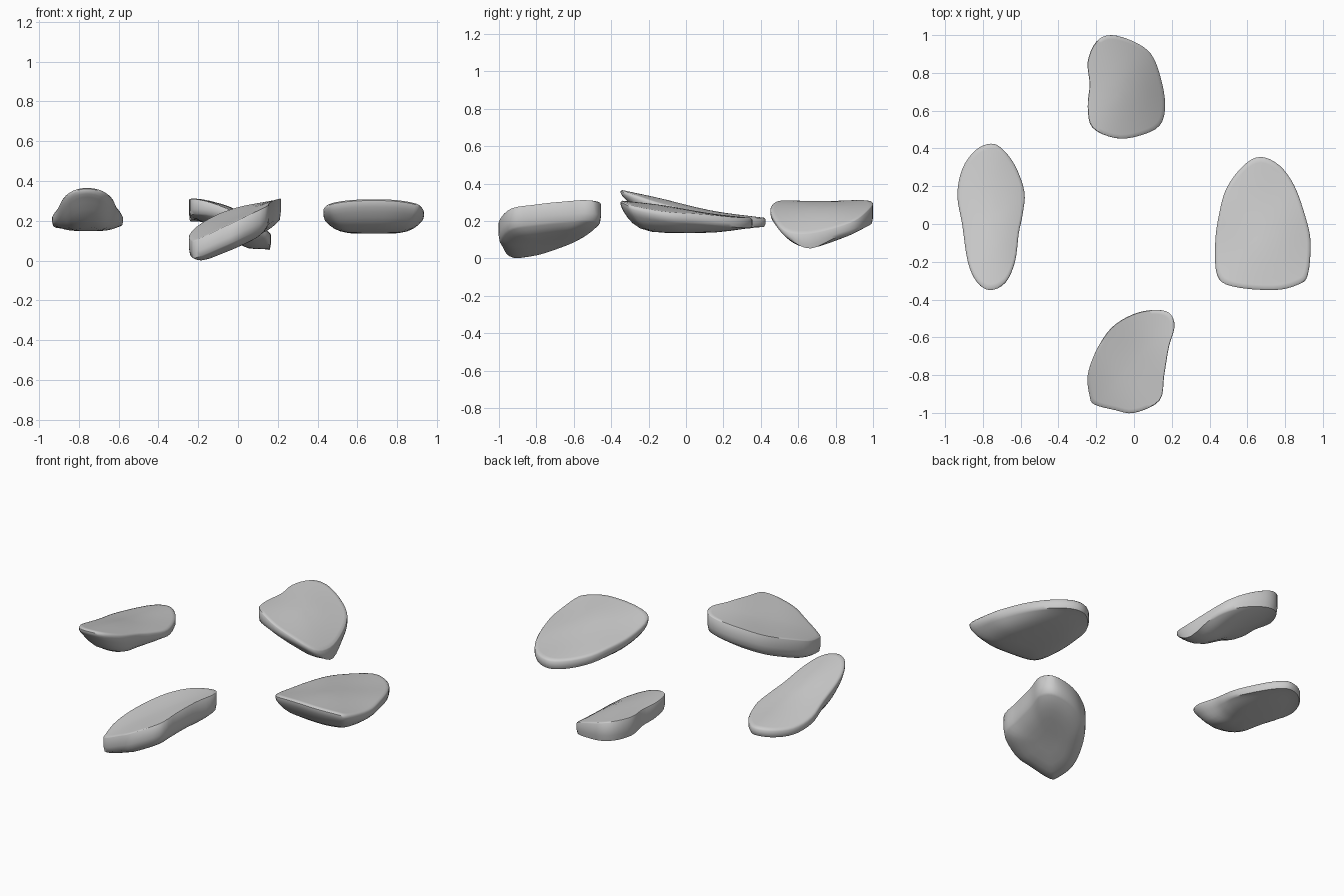
import bpy, bmesh, math
from mathutils import Vector

cube = bpy.data.objects.get("Cube")
if cube:
    bpy.data.objects.remove(cube, do_unlink=True)

stone = bpy.data.materials.new("stone_grey")
stone.use_nodes = True
stone.diffuse_color = (0.6, 0.6, 0.6, 1)
stone.node_tree.nodes["Principled BSDF"].inputs["Base Color"].default_value = (0.6, 0.6, 0.6, 1)


def smooth_loop(points, steps=4):
    """Closed Catmull-Rom loop through the outline points."""
    n, loop = len(points), []
    for i in range(n):
        a, b, c, d = (Vector(points[(i + k) % n]) for k in (-1, 0, 1, 2))
        for s in range(steps):
            t = s / steps
            loop.append(0.5 * (2 * b + (c - a) * t + (2 * a - 5 * b + 4 * c - d) * t ** 2
                               + (3 * b - a - 3 * c + d) * t ** 3))
    return loop


def bump(x, y, cx, cy, spread):
    return math.exp(-((x - cx) ** 2 + (y - cy) ** 2) / spread)


def rock(name, outline, top, base, lip, power, bevel):
    """Slab: gently shaped top, side wall of varying height, bowl-shaped underside."""
    loop = smooth_loop(outline)
    n = len(loop)
    centre = sum(loop, Vector((0, 0))) / n
    bm = bmesh.new()

    def top_z(p):
        return top(p.x, p.y) + 0.004 * math.sin(13 * p.x + 2) * math.sin(11 * p.y)

    def under_z(p, t):
        wall = lip(p.x, p.y)
        thick = max(top_z(p) - base(p.x, p.y), wall)
        return top_z(p) - wall - (thick - wall) * (1 - t ** power)

    def ring(t, height):
        verts = []
        for v in loop:
            p = centre + (v - centre) * t
            verts.append(bm.verts.new((p.x, p.y, height(p, t))))
        return verts

    rings = [ring(t, lambda p, t: top_z(p)) for t in (0.2, 0.4, 0.6, 0.8, 0.92, 1 - bevel)]
    rings.append(ring(1, lambda p, t: top_z(p) - bevel * 0.3))
    rings.append(ring(1, lambda p, t: top_z(p) - lip(p.x, p.y) * 0.7))
    rings += [ring(t, under_z) for t in (0.98, 0.94, 0.88, 0.8, 0.68, 0.5, 0.25)]
    for upper, lower in zip(rings, rings[1:]):
        for i in range(n):
            j = (i + 1) % n
            bm.faces.new((upper[i], lower[i], lower[j], upper[j]))

    # Close the top and the underside with fans
    for r, z in ((rings[0], top_z(centre)), (rings[-1], under_z(centre, 0))):
        hub = bm.verts.new((centre.x, centre.y, z))
        for i in range(n):
            bm.faces.new((r[i], r[(i + 1) % n], hub))
    bmesh.ops.recalc_face_normals(bm, faces=bm.faces)

    mesh = bpy.data.meshes.new(name)
    bm.to_mesh(mesh)
    bm.free()
    mesh.materials.append(stone)
    obj = bpy.data.objects.new(name, mesh)
    bpy.context.collection.objects.link(obj)
    bpy.ops.object.select_all(action='DESELECT')
    obj.select_set(True)
    bpy.context.view_layer.objects.active = obj
    bpy.ops.object.shade_smooth_by_angle(angle=math.radians(50))


# Broad rock on the left, wedge falling towards the back
rock("left_rock",
     [(.44, -.27), (.52, -.33), (.74, -.35), (.87, -.32), (.92, -.27), (.935, -.1), (.91, .03),
      (.85, .2), (.77, .31), (.67, .355), (.58, .31), (.49, .19), (.45, .05), (.43, -.1)],
     lambda x, y: .263 - .14 * y - .4 * (x - .68) ** 2,
     lambda x, y: .135 + .12 * y * y,
     lambda x, y: .04 + .04 * y, 5, .025)

# Narrow rock on the right, with a raised front tip and undercut prow
rock("right_rock",
     [(-.76, -.35), (-.68, -.31), (-.63, -.2), (-.61, -.05), (-.59, .05), (-.58, .17), (-.63, .31),
      (-.7, .4), (-.76, .425), (-.84, .39), (-.91, .29), (-.935, .15), (-.91, 0), (-.88, -.2), (-.83, -.31)],
     lambda x, y: .287 - .21 * y + .08 * y * y - 1.2 * (x + .76) ** 2,
     lambda x, y: .148 + .08 * y * y + 1.5 * max(0, -.05 - y) ** 2,
     lambda x, y: .035 + .03 * y, 5, .025)


# Front rock, tilted down towards its right
def front_top(x, y):
    k = (y + .95) / .47
    return .205 + .47 * x + k * (.06 - .24 * x)


rock("front_rock",
     [(-.21, -.955), (-.1, -.985), (0, -1), (.135, -.935), (.16, -.8), (.185, -.65), (.215, -.54),
      (.185, -.47), (.1, -.455), (-.01, -.48), (-.12, -.55), (-.2, -.67), (-.245, -.8), (-.235, -.91)],
     front_top,
     lambda x, y: front_top(x, y) - .15,
     lambda x, y: .092 + .04 * x, 5, .012)


# Back rock, tilted down towards its left, with a keel below
def back_top(x, y):
    return .245 - .5 * x - .96 * x * x + .12 * (y - .65) * (x + .25)


rock("back_rock",
     [(-.22, .51), (-.1, .455), (.02, .465), (.135, .52), (.165, .63), (.14, .78), (.09, .9), (0, .965),
      (-.12, 1), (-.2, .965), (-.245, .86), (-.235, .74), (-.245, .62)],
     back_top,
     lambda x, y: .125 - .38 * x - .05 * bump(x, y, .06, .66, .025),
     lambda x, y: .055 - .17 * x + .1 * (y - .7) + .06 * bump(x, y, .16, .66, .012), 4, .012)
